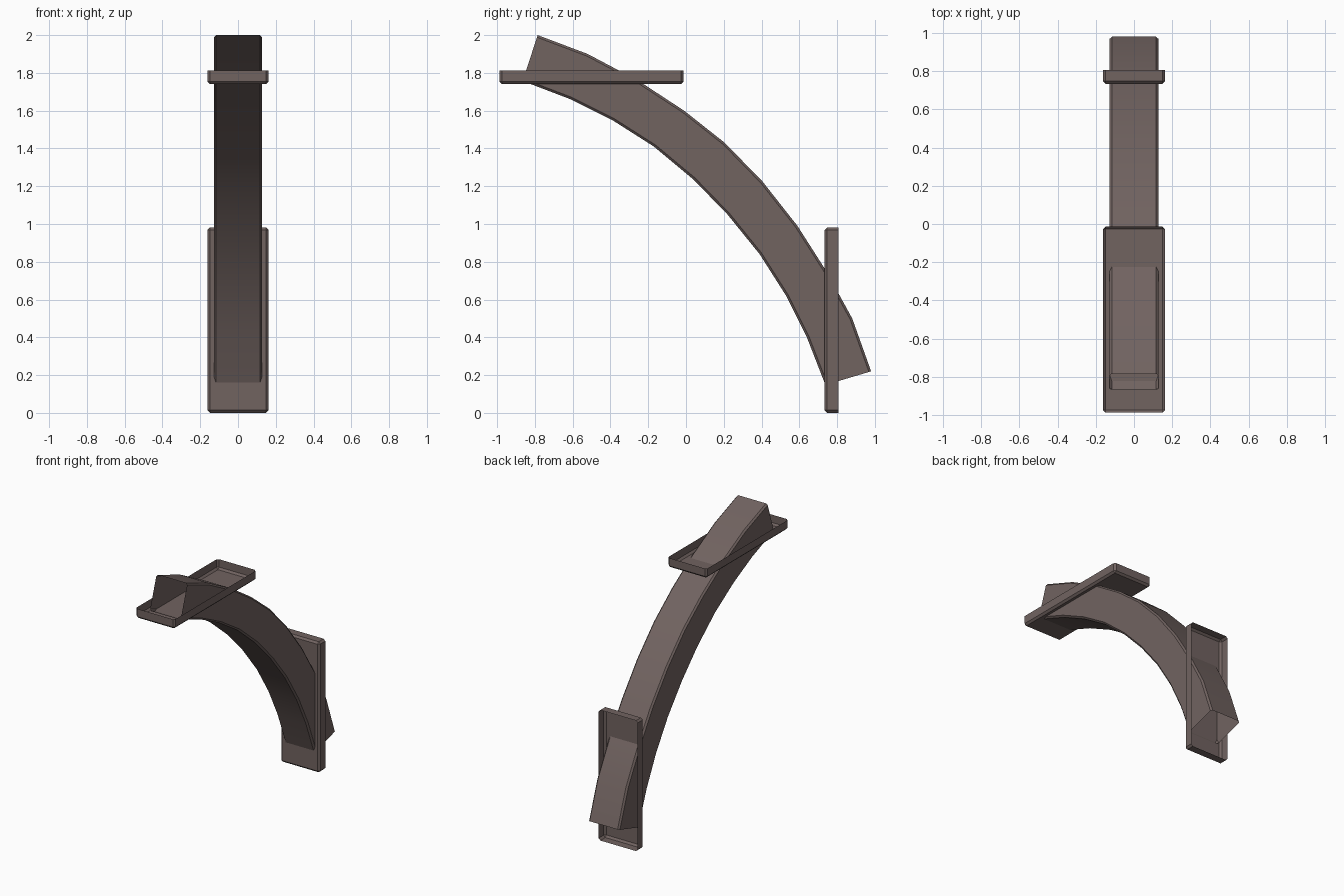
import bpy, bmesh
from mathutils import Vector

if "Cube" in bpy.data.objects:
    bpy.data.objects.remove(bpy.data.objects["Cube"])

mat = bpy.data.materials.new("dusty brown")
mat.diffuse_color = (0.165, 0.125, 0.118, 1)
mat.use_nodes = True
mat.node_tree.nodes["Principled BSDF"].inputs["Base Color"].default_value = mat.diffuse_color


def finish(bm, name, smooth):
    me = bpy.data.meshes.new(name)
    bm.to_mesh(me)
    bm.free()
    ob = bpy.data.objects.new(name, me)
    bpy.context.collection.objects.link(ob)
    me.materials.append(mat)
    if smooth:
        bpy.context.view_layer.objects.active = ob
        ob.select_set(True)
        bpy.ops.object.shade_smooth_by_angle(angle=0.6)
        ob.select_set(False)
    return ob


# Open-ended curved brace: chamfered box section lofted between two curves (y, z)
inner = [(-0.865, 1.757), (-0.61, 1.66), (-0.39, 1.55), (-0.17, 1.41), (0.04, 1.235),
         (0.22, 1.05), (0.39, 0.84), (0.53, 0.62), (0.64, 0.40), (0.738, 0.148)]
outer = [(-0.785, 2.0), (-0.52, 1.90), (-0.25, 1.757), (-0.01, 1.60), (0.205, 1.43),
         (0.405, 1.225), (0.59, 0.99), (0.74, 0.755), (0.88, 0.50), (0.98, 0.22)]
W, C = 0.128, 0.012
bm = bmesh.new()
rings = []
for a, b in zip(inner, outer):
    a, b = Vector((0, *a)), Vector((0, *b))
    d = (b - a).normalized() * C
    half = [(W - C, a), (W, a + d), (W, b - d), (W - C, b)]
    pts = [p + Vector((x, 0, 0)) for x, p in half]
    pts += [p - Vector((x, 0, 0)) for x, p in reversed(half)]
    rings.append([bm.verts.new(p) for p in pts])
for r, s in zip(rings, rings[1:]):
    for i in range(8):
        j = (i + 1) % 8
        bm.faces.new((r[i], r[j], s[j], s[i]))
caps = [bm.faces.new(rings[0]), bm.faces.new(rings[-1])]
bmesh.ops.recalc_face_normals(bm, faces=bm.faces)
bmesh.ops.delete(bm, geom=caps, context='FACES_ONLY')
finish(bm, "curved_brace", True)


# Shallow mounting tray, chamfered, with the wall side left open
def tray(name, centre, size, open_dir):
    bm = bmesh.new()
    bmesh.ops.create_cube(bm, size=1)
    for v in bm.verts:
        v.co = Vector([c + s * k for c, s, k in zip(centre, size, v.co)])
    bm.normal_update()
    open_dir = Vector(open_dir)
    back = [f for f in bm.faces if f.normal.dot(open_dir) > 0.9][0]
    edges = [e for e in bm.edges if e not in back.edges[:]]
    bmesh.ops.bevel(bm, geom=edges, offset=0.014, segments=1, affect='EDGES')
    bm.normal_update()
    backs = [f for f in bm.faces if f.normal.dot(open_dir) > 0.9]
    bmesh.ops.delete(bm, geom=backs, context='FACES_ONLY')
    finish(bm, name, False)


tray("top_plate", (0, -0.5, 1.777), (0.325, 0.975, 0.073), (0, 0, 1))
tray("wall_plate", (0, 0.77, 0.491), (0.325, 0.073, 0.982), (0, 1, 0))
